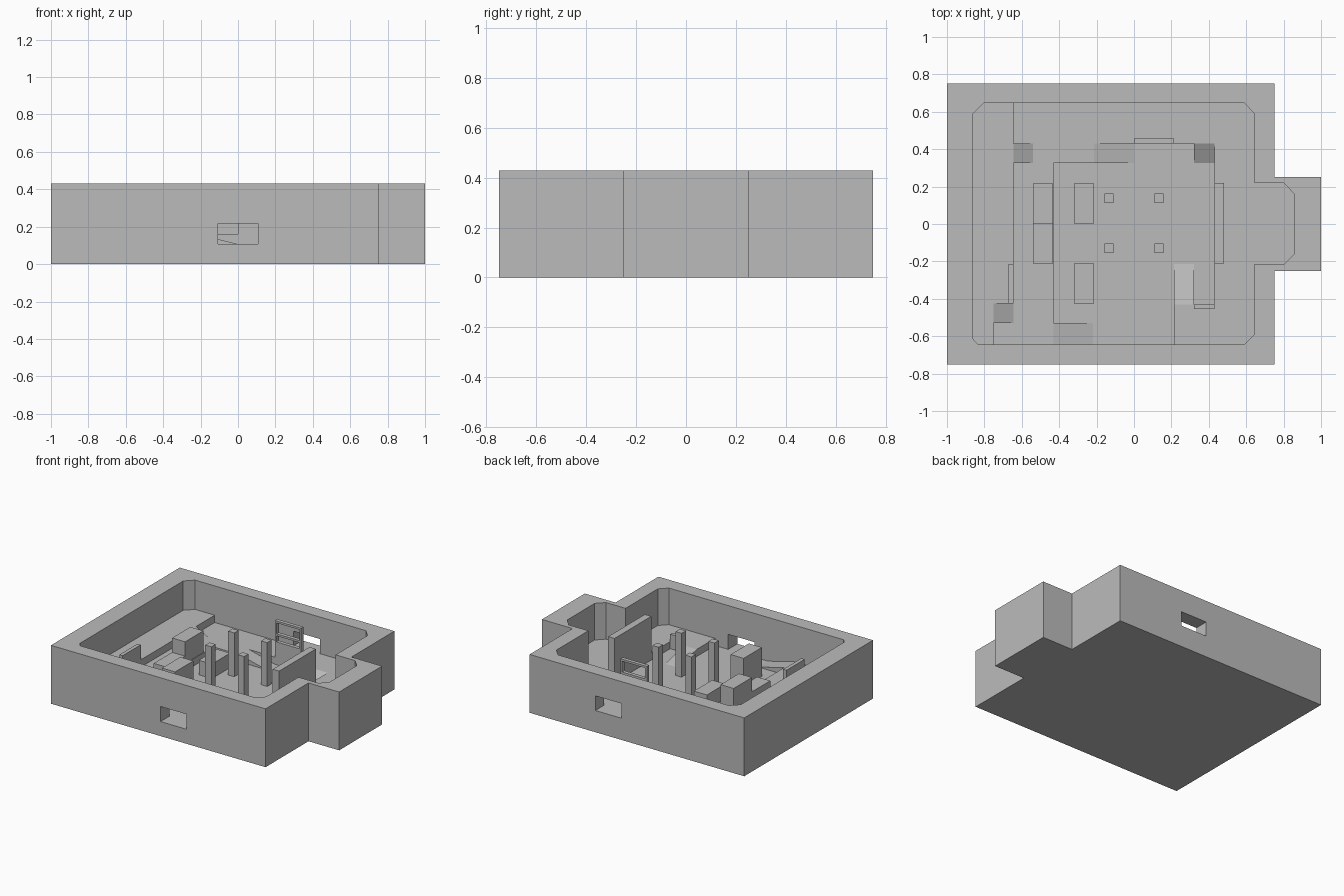
import bpy, bmesh

cube = bpy.data.objects.get("Cube")
if cube:
    bpy.data.objects.remove(cube, do_unlink=True)

grey = bpy.data.materials.new("plain_grey")
grey.use_nodes = True
grey.diffuse_color = (0.5, 0.5, 0.5, 1)
grey.node_tree.nodes["Principled BSDF"].inputs["Base Color"].default_value = (0.5, 0.5, 0.5, 1)

WALL, PIT, FLOOR, LEDGE = 0.43, 0.107, 0.16, 0.214


def prism(name, points, z0, z1):
    """Extrude a flat outline upward."""
    bm = bmesh.new()
    face = bm.faces.new([bm.verts.new((x, y, z0)) for x, y in points])
    grown = bmesh.ops.extrude_face_region(bm, geom=[face])["geom"]
    for v in grown:
        if isinstance(v, bmesh.types.BMVert):
            v.co.z = z1
    bmesh.ops.recalc_face_normals(bm, faces=bm.faces)
    mesh = bpy.data.meshes.new(name)
    bm.to_mesh(mesh)
    bm.free()
    mesh.materials.append(grey)
    obj = bpy.data.objects.new(name, mesh)
    bpy.context.collection.objects.link(obj)
    return obj


def box(name, x0, x1, y0, y1, z0, z1):
    return prism(name, [(x0, y0), (x1, y0), (x1, y1), (x0, y1)], z0, z1)


def ramp(name, x0, x1, y0, y1, low, high, axis, high_at):
    """A box whose top slopes up to the side at high_at along the axis."""
    obj = box(name, x0, x1, y0, y1, low - 0.03, high)
    for v in obj.data.vertices:
        if v.co.z > low and abs(v.co[axis] - high_at) > 0.01:
            v.co.z = low
    return obj


def cut(target, cutters):
    """Subtract the cutters and bake the result."""
    for c in cutters:
        mod = target.modifiers.new("cut", "BOOLEAN")
        mod.operation = "DIFFERENCE"
        mod.solver = "EXACT"
        mod.object = c
    bpy.context.view_layer.update()
    graph = bpy.context.evaluated_depsgraph_get()
    mesh = bpy.data.meshes.new_from_object(target.evaluated_get(graph))
    target.modifiers.clear()
    target.data = mesh
    for c in cutters:
        bpy.data.objects.remove(c, do_unlink=True)


# Outer block with side bay, hollowed by the room, the sunken floor and two windows
block = prism("outer_walls", [(-1, -0.75), (0.75, -0.75), (0.75, -0.25), (1, -0.25),
                              (1, 0.25), (0.75, 0.25), (0.75, 0.75), (-1, 0.75)], 0, WALL)
room = prism("room_cutter", [
    (-0.835, -0.643), (0.59, -0.643), (0.643, -0.59), (0.643, -0.214), (0.803, -0.214),
    (0.857, -0.16), (0.857, 0.16), (0.803, 0.218), (0.643, 0.218), (0.643, 0.59),
    (0.59, 0.647), (-0.803, 0.647), (-0.86, 0.59), (-0.86, -0.615)], FLOOR, 0.6)
pit = prism("pit_cutter", [
    (-0.43, -0.643), (0.214, -0.643), (0.214, -0.43), (0.43, -0.43), (0.43, 0.43),
    (-0.214, 0.43), (-0.214, 0.327), (-0.43, 0.327)], PIT, 0.3)
front_window = box("front_window_cutter", -0.107, 0.107, -0.9, -0.6, PIT, 0.218)
back_window = box("back_window_cutter", 0, 0.214, 0.6, 0.9, FLOOR, 0.268)
cut(block, [room, pit, front_window, back_window])

# Raised ledge along the side wall
prism("side_ledge", [(-0.9, -0.68), (-0.75, -0.68), (-0.75, -0.425), (-0.643, -0.425),
                     (-0.643, 0.68), (-0.9, 0.68)], 0.1, LEDGE)

# Ramps joining the levels
ramp("back_long_ramp", -0.214, 0, 0.327, 0.43, PIT, FLOOR, 0, -0.214)
ramp("front_long_ramp", -0.43, -0.218, -0.643, -0.53, PIT, FLOOR, 0, -0.43)
ramp("right_long_ramp", 0.214, 0.32, -0.43, -0.214, PIT, FLOOR, 1, -0.43)
ramp("back_short_ramp", 0.32, 0.43, 0.327, 0.43, PIT, FLOOR, 1, 0.43)
ramp("ledge_back_ramp", -0.643, -0.54, 0.327, 0.43, FLOOR, LEDGE, 0, -0.643)
ramp("ledge_front_ramp", -0.75, -0.643, -0.53, -0.425, FLOOR, LEDGE, 0, -0.75)

# Four square pillars
for sx in (-1, 1):
    for sy in (-1, 1):
        cx, cy = sx * 0.134, sy * 0.134 + 0.004
        box("pillar", cx - 0.025, cx + 0.025, cy - 0.025, cy + 0.025, PIT - 0.02, WALL)

# Block cover, tall and low
for x0, y0, z0, z1 in ((-0.54, 0.003, FLOOR, 0.32), (-0.54, -0.21, FLOOR, LEDGE),
                       (-0.322, 0.003, PIT, LEDGE), (-0.322, -0.425, PIT, 0.32)):
    box("cover_block", x0, x0 + 0.107, y0, y0 + 0.213, z0 - 0.02, z1)

# Standing screens
box("right_screen", 0.43, 0.482, -0.21, 0.218, FLOOR - 0.02, WALL)
box("front_screen", 0.32, 0.43, -0.455, -0.43, FLOOR - 0.02, LEDGE)
box("ledge_screen", -0.67, -0.643, -0.425, -0.214, LEDGE - 0.02, 0.325)
frame = box("back_framed_screen", 0, 0.214, 0.43, 0.457, FLOOR - 0.02, WALL)
cut(frame, [box("opening_cutter", 0.013, 0.201, 0.4, 0.5, z0, z1)
            for z0, z1 in ((0.275, 0.32), (0.335, 0.415))])
